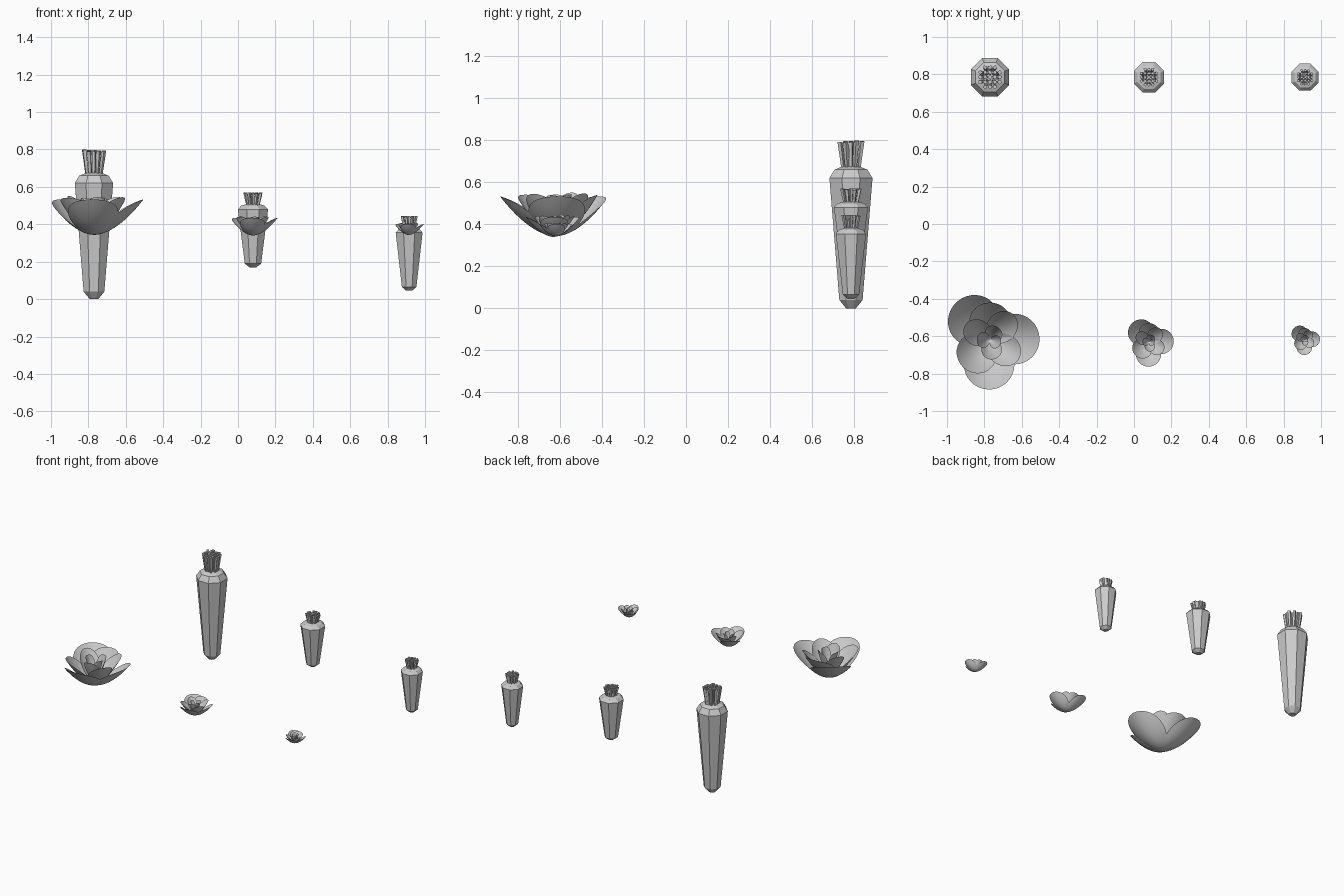
import bpy, bmesh, math, random
from mathutils import Vector, Matrix

if "Cube" in bpy.data.objects:
    bpy.data.objects.remove(bpy.data.objects["Cube"])

random.seed(4)

def make_object(name, bm, smooth=False):
    bmesh.ops.recalc_face_normals(bm, faces=bm.faces) if not smooth else None
    me = bpy.data.meshes.new(name)
    bm.to_mesh(me)
    bm.free()
    ob = bpy.data.objects.new(name, me)
    bpy.context.collection.objects.link(ob)
    for p in me.polygons:
        p.use_smooth = smooth
    return ob

# Octagonal root profile: radius, height
ROOT = [(0.025, 0.0), (0.06, 0.04), (0.111, 0.62), (0.085, 0.66), (0.042, 0.676)]

def carrot(label, x, y, z, sxy, sz):
    # tapered root
    bm = bmesh.new()
    rings = []
    for r, h in ROOT:
        ring = []
        for i in range(8):
            a = math.radians(22.5 + 45 * i)
            ring.append(bm.verts.new((x + r * sxy * math.cos(a),
                                      y + r * sxy * math.sin(a), z + h * sz)))
        rings.append(ring)
    for lo, hi in zip(rings, rings[1:]):
        for i in range(8):
            j = (i + 1) % 8
            bm.faces.new((lo[i], lo[j], hi[j], hi[i]))
    bm.faces.new(rings[0][::-1])
    bm.faces.new(rings[-1])
    make_object(label + "_root", bm)

    # bundle of cut stalks, leaning slightly outwards
    bm = bmesh.new()
    for i in range(-2, 3):
        for j in range(-2, 3):
            if abs(i) == 2 and abs(j) == 2:
                continue
            top = 0.80 - random.uniform(0, 0.012)
            cube = bmesh.ops.create_cube(bm, size=1)["verts"]
            rot = Matrix.Rotation(random.uniform(0, 1.5), 3, 'Z')
            for v in cube:
                up = v.co.z > 0
                w, pitch = (0.018, 0.026) if up else (0.013, 0.018)
                c = rot @ Vector((v.co.x * w, v.co.y * w, 0))
                v.co = (x + (c.x + i * pitch) * sxy, y + (c.y + j * pitch) * sxy,
                        z + (top if up else 0.66) * sz)
    make_object(label + "_stalks", bm)

# Leaves: angle, reach, half width, base lift, height
LEAVES = [
    (2, 0.265, 0.135, 0.000, 0.190), (130, 0.270, 0.140, 0.000, 0.190),
    (268, 0.265, 0.135, 0.000, 0.190),
    (90, 0.200, 0.110, 0.008, 0.190), (225, 0.205, 0.110, 0.008, 0.190),
    (325, 0.185, 0.085, 0.012, 0.190), (47, 0.185, 0.080, 0.014, 0.190),
    (150, 0.155, 0.070, 0.018, 0.190),
    (280, 0.105, 0.055, 0.022, 0.180), (60, 0.080, 0.048, 0.025, 0.175),
    (180, 0.070, 0.042, 0.028, 0.170), (340, 0.060, 0.036, 0.030, 0.165),
]

def lettuce(label, x, y, z, s):
    # rosette of round cupped leaves
    bm = bmesh.new()
    seg, nr = 32, 7
    for deg, reach, wide, lift, high in LEAVES:
        a = math.radians(deg)

        def point(u, t):
            px = reach / 2 * (1 + u * math.cos(t))
            py = wide * u * math.sin(t)
            r = math.hypot(px, py) / reach
            pz = lift + high * r ** 1.8 + 0.02 * (py / wide) ** 2
            return bm.verts.new((x + s * (px * math.cos(a) - py * math.sin(a)),
                                 y + s * (px * math.sin(a) + py * math.cos(a)),
                                 z + s * pz))
        mid = point(0, 0)
        prev = None
        for k in range(1, nr + 1):
            ring = [point(k / nr, 2 * math.pi * i / seg) for i in range(seg)]
            for i in range(seg):
                j = (i + 1) % seg
                if prev:
                    bm.faces.new((prev[i], ring[i], ring[j], prev[j]))
                else:
                    bm.faces.new((mid, ring[i], ring[j]))
            prev = ring
    make_object(label + "_leaves", bm, True)

carrot("large_carrot", -0.77, 0.785, 0.0, 1.0, 1.0)
carrot("medium_carrot", 0.08, 0.785, 0.17, 0.79, 0.5)
carrot("small_carrot", 0.915, 0.785, 0.045, 0.70, 0.5)

lettuce("large_lettuce", -0.77, -0.62, 0.343, 1.0)
lettuce("medium_lettuce", 0.08, -0.63, 0.34, 0.5)
lettuce("small_lettuce", 0.912, -0.618, 0.343, 0.31)
